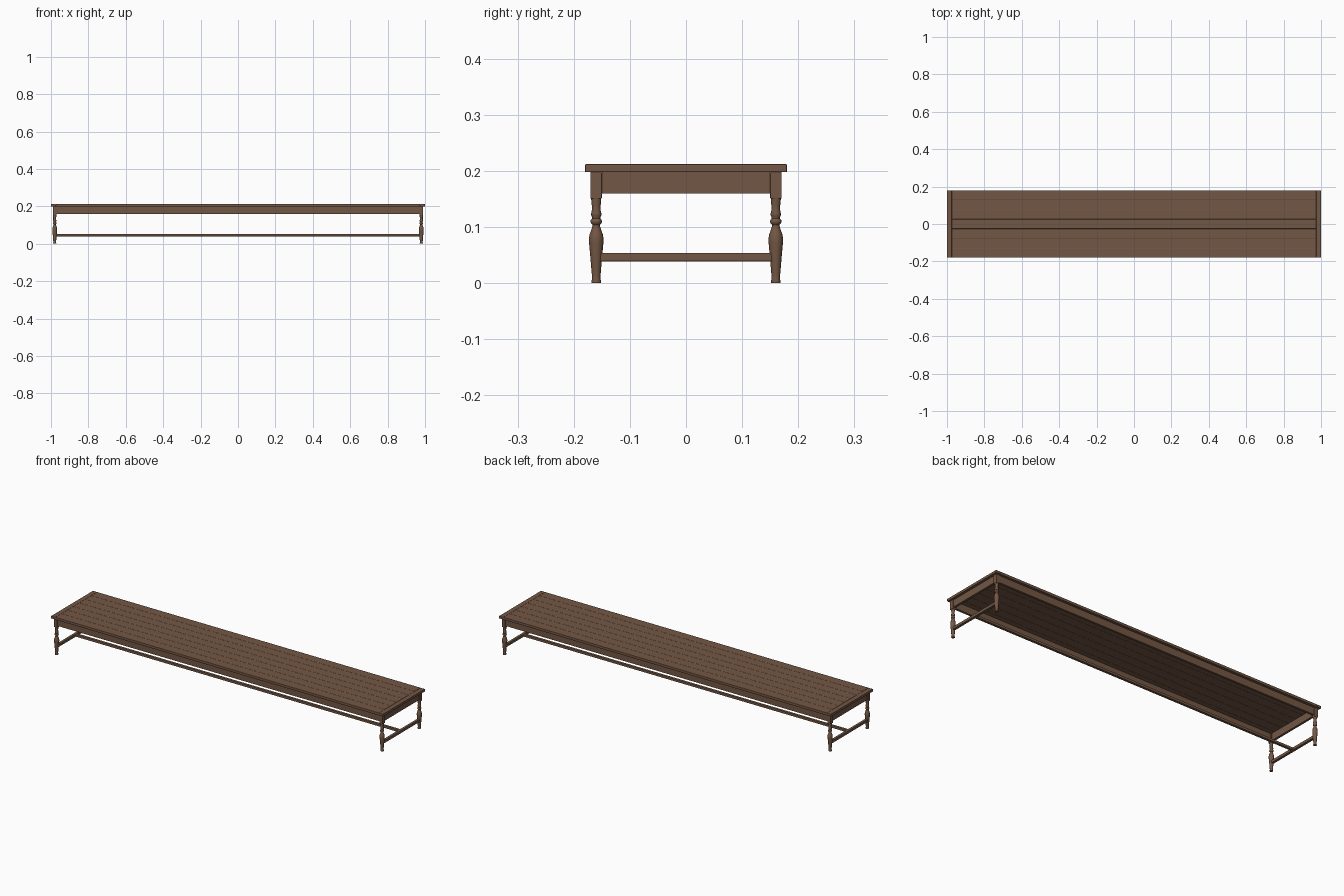
import bpy, bmesh, math

if "Cube" in bpy.data.objects:
    bpy.data.objects.remove(bpy.data.objects["Cube"])

wood = bpy.data.materials.new("brown_wood")
wood.diffuse_color = (0.17, 0.095, 0.058, 1)
wood.use_nodes = True
wood.node_tree.nodes["Principled BSDF"].inputs["Base Color"].default_value = wood.diffuse_color


def finish(name, bm):
    bmesh.ops.recalc_face_normals(bm, faces=bm.faces[:])
    me = bpy.data.meshes.new(name)
    bm.to_mesh(me)
    bm.free()
    me.materials.append(wood)
    ob = bpy.data.objects.new(name, me)
    bpy.context.collection.objects.link(ob)
    return ob


def box(name, x, y, z, bevel=0.001, segments=2):
    """Bevelled box from (min, max) ranges."""
    bm = bmesh.new()
    bmesh.ops.create_cube(bm, size=1)
    for v in bm.verts:
        v.co = [r[0] if c < 0 else r[1] for c, r in zip(v.co, (x, y, z))]
    ob = finish(name, bm)
    if bevel:
        mod = ob.modifiers.new("soft_edges", "BEVEL")
        mod.width = bevel
        mod.segments = segments
    return ob


def lathe(name, profile, cx, cy, sides=24):
    """Closed turned solid from (radius, z) points."""
    bm = bmesh.new()
    rings = []
    for r, z in profile:
        rings.append([bm.verts.new((cx + r * math.cos(2 * math.pi * i / sides),
                                    cy + r * math.sin(2 * math.pi * i / sides), z))
                      for i in range(sides)])
    for a, b in zip(rings, rings[1:]):
        for i in range(sides):
            j = (i + 1) % sides
            bm.faces.new((a[i], a[j], b[j], b[i]))
    bm.faces.new(rings[0])
    bm.faces.new(rings[-1])
    ob = finish(name, bm)
    bpy.ops.object.select_all(action='DESELECT')
    ob.select_set(True)
    bpy.context.view_layer.objects.active = ob
    bpy.ops.object.shade_smooth_by_angle(angle=math.radians(40))
    return ob


TOP, UNDER = 0.212, 0.198
HALF_W, END = 0.18, 0.974
LEG_X, LEG_Y, BLOCK = 0.98, 0.16, 0.01

# Top: seven long planks and a cross board at each end
pitch = 2 * HALF_W / 7
for i in range(7):
    y0 = -HALF_W + i * pitch
    box(f"top_plank_{i + 1}", (-END, END), (y0, y0 + pitch), (UNDER, TOP), 0.0015)
for s, side in ((-1, "left"), (1, "right")):
    box(f"{side}_end_board", sorted((s * END, s)), (-HALF_W, HALF_W), (UNDER, TOP), 0.002)

# Legs: square block above a turned baluster
turning = [(0.0085, 0.0), (0.0088, 0.002), (0.0075, 0.008), (0.0078, 0.015),
           (0.0095, 0.035), (0.0115, 0.058), (0.0128, 0.072), (0.0130, 0.079),
           (0.0118, 0.087), (0.0088, 0.095), (0.0070, 0.101), (0.0068, 0.104),
           (0.0095, 0.107), (0.0105, 0.110), (0.0095, 0.113), (0.0072, 0.115),
           (0.0075, 0.118), (0.0092, 0.121), (0.0092, 0.124), (0.0078, 0.130),
           (0.0078, 0.138), (0.0088, 0.146), (0.0090, 0.152)]
for sx, lr in ((-1, "left"), (1, "right")):
    for sy, fb in ((-1, "front"), (1, "back")):
        cx, cy = sx * LEG_X, sy * LEG_Y
        lathe(f"{fb}_{lr}_turned_leg", turning, cx, cy)
        box(f"{fb}_{lr}_leg_block", (cx - BLOCK, cx + BLOCK), (cy - BLOCK, cy + BLOCK),
            (0.151, UNDER), 0.0008)

# Aprons between the leg blocks
APRON_Z = (0.16, UNDER)
for s, fb in ((-1, "front"), (1, "back")):
    box(f"{fb}_apron", (-LEG_X + BLOCK, LEG_X - BLOCK),
        sorted((s * 0.154, s * 0.166)), APRON_Z, 0)
for s, lr in ((-1, "left"), (1, "right")):
    box(f"{lr}_apron", sorted((s * 0.974, s * 0.986)),
        (-LEG_Y + BLOCK, LEG_Y - BLOCK), APRON_Z, 0)

# H-shaped stretcher
for s, lr in ((-1, "left"), (1, "right")):
    box(f"{lr}_stretcher", (s * LEG_X - 0.007, s * LEG_X + 0.007),
        (-LEG_Y, LEG_Y), (0.039, 0.054), 0.0015)
box("long_stretcher", (-LEG_X, LEG_X), (-0.007, 0.007), (0.04, 0.053), 0.0015)
